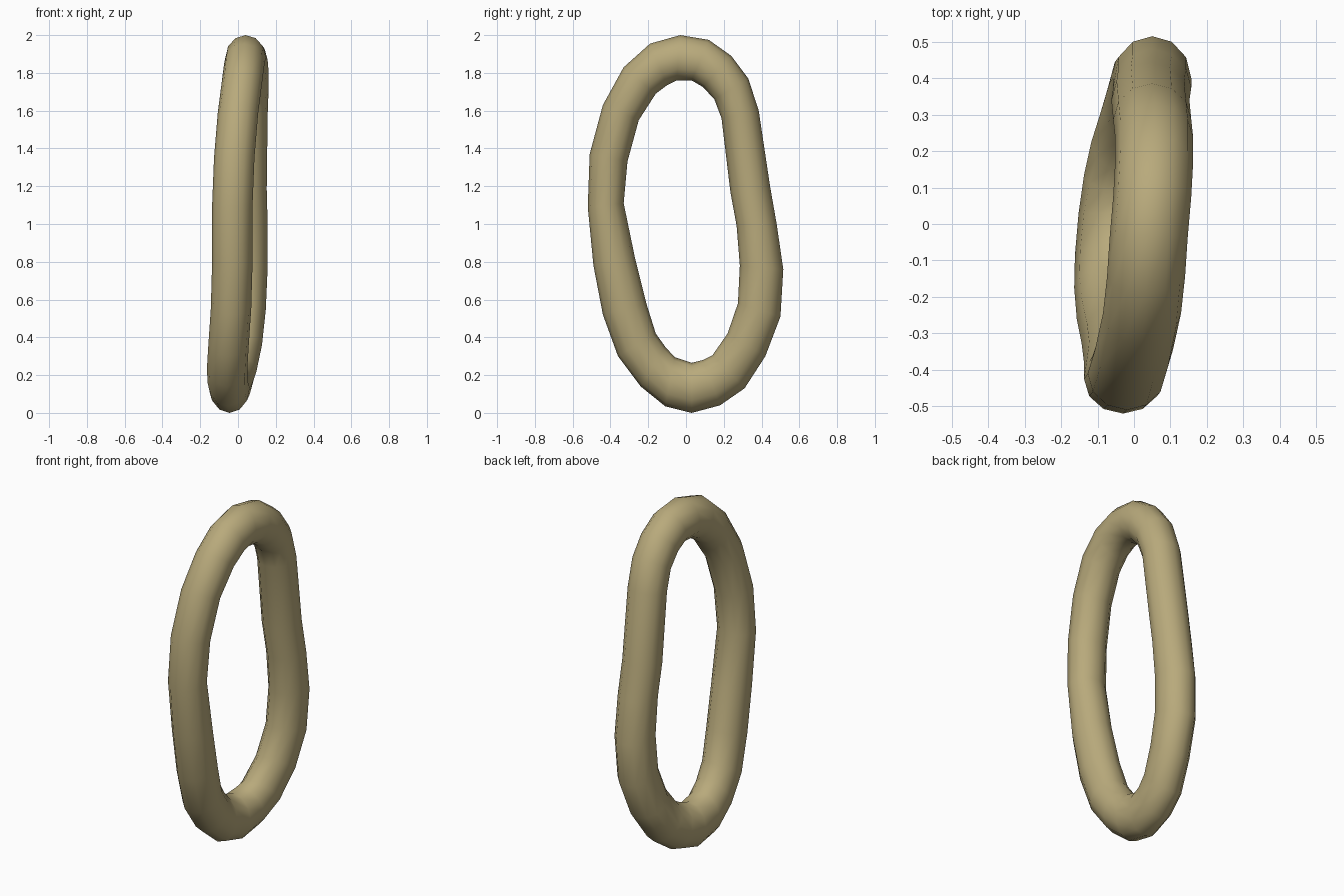
import bpy, bmesh, math
from mathutils import Vector

SIDES = 12
HALF_WIDTH = 0.107

# Ring stations: outer y, outer z, inner y, inner z, sideways drift x
STATIONS = [
    (-0.03, 2.00, -0.05, 1.76, 0.04), (0.12, 1.975, 0.03, 1.76, 0.05),
    (0.24, 1.89, 0.09, 1.725, 0.055), (0.33, 1.77, 0.15, 1.66, 0.055),
    (0.385, 1.60, 0.188, 1.56, 0.05), (0.445, 1.20, 0.235, 1.17, 0.045),
    (0.48, 1.00, 0.268, 0.99, 0.05), (0.515, 0.76, 0.285, 0.78, 0.05),
    (0.50, 0.51, 0.275, 0.58, 0.04), (0.42, 0.30, 0.22, 0.42, 0.02),
    (0.31, 0.13, 0.14, 0.305, -0.01), (0.18, 0.04, 0.09, 0.28, -0.03),
    (0.03, 0.00, 0.03, 0.265, -0.045), (-0.11, 0.035, -0.06, 0.295, -0.055),
    (-0.24, 0.14, -0.11, 0.35, -0.057), (-0.36, 0.30, -0.16, 0.42, -0.05),
    (-0.44, 0.52, -0.21, 0.58, -0.037), (-0.49, 0.78, -0.27, 0.82, -0.03),
    (-0.52, 1.09, -0.33, 1.11, -0.03), (-0.51, 1.37, -0.31, 1.33, -0.02),
    (-0.44, 1.63, -0.25, 1.55, 0.0), (-0.33, 1.83, -0.16, 1.69, 0.022),
    (-0.19, 1.955, -0.10, 1.735, 0.033),
]

# Round cross-sections bridged into one closed, slightly warped link
bm = bmesh.new()
rings = []
for yo, zo, yi, zi, x in STATIONS:
    outer, inner = Vector((x, yo, zo)), Vector((x, yi, zi))
    mid, radial = (outer + inner) / 2, (outer - inner) / 2
    ring = []
    for k in range(SIDES):
        a = 2 * math.pi * k / SIDES
        ring.append(bm.verts.new(mid + radial * math.cos(a)
                                 + Vector((HALF_WIDTH * math.sin(a), 0, 0))))
    rings.append(ring)
for i, a in enumerate(rings):
    b = rings[(i + 1) % len(rings)]
    for k in range(SIDES):
        n = (k + 1) % SIDES
        face = bm.faces.new((a[k], a[n], b[n], b[k]))
        face.smooth = True
bmesh.ops.recalc_face_normals(bm, faces=bm.faces)

mesh = bpy.data.meshes.new("warped_ring")
bm.to_mesh(mesh)
bm.free()
mat = bpy.data.materials.new("tan")
mat.diffuse_color = (0.48, 0.40, 0.20, 1)
mesh.materials.append(mat)
bpy.context.collection.objects.link(bpy.data.objects.new("warped_ring", mesh))
